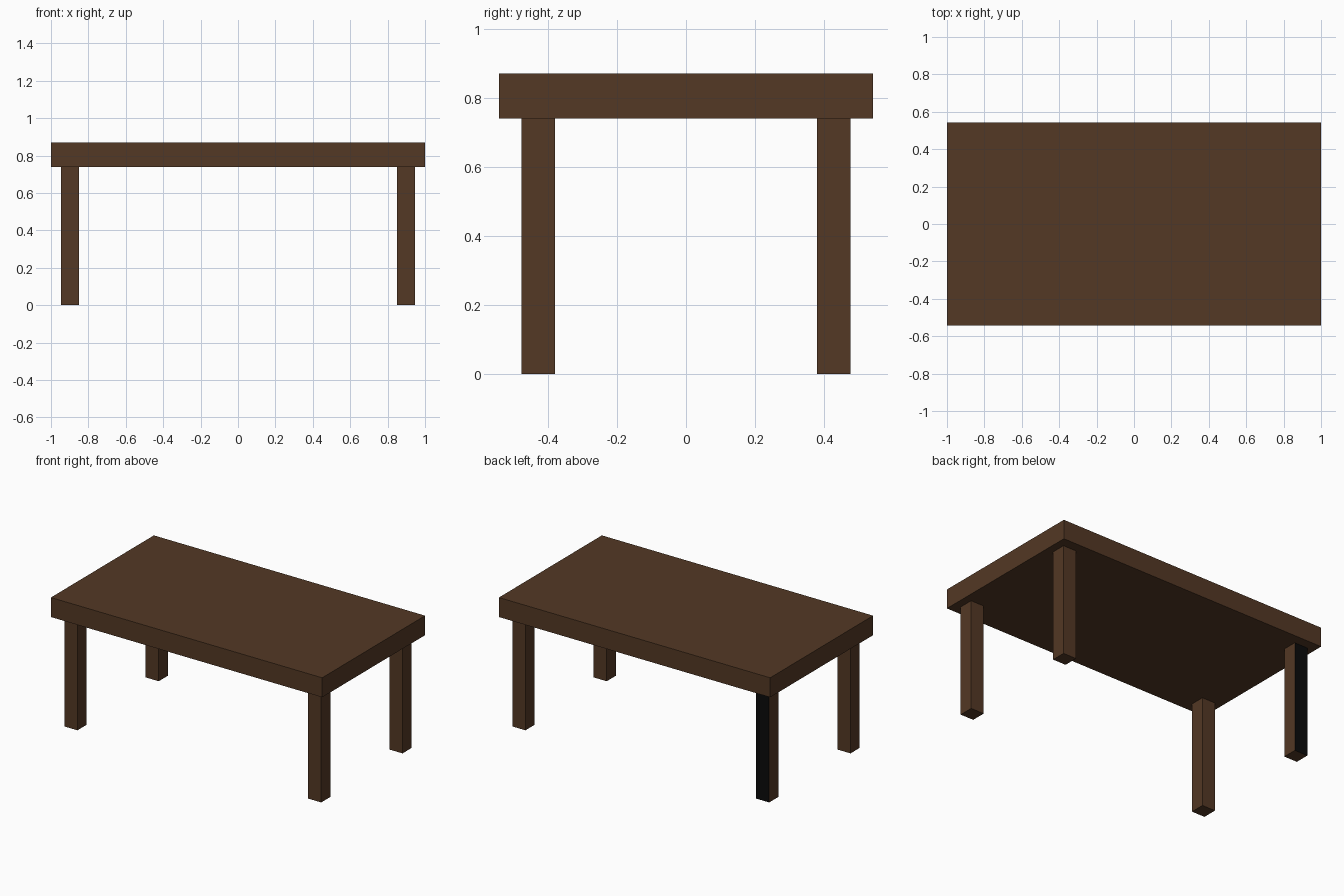
import bpy

if "Cube" in bpy.data.objects:
    bpy.data.objects.remove(bpy.data.objects["Cube"])


def material(name, color):
    mat = bpy.data.materials.new(name)
    mat.diffuse_color = (*color, 1)
    mat.use_nodes = True
    mat.node_tree.nodes["Principled BSDF"].inputs["Base Color"].default_value = mat.diffuse_color
    return mat


wood = material("dark_wood", (0.087, 0.040, 0.018))
black = material("black", (0.003, 0.003, 0.003))


def box(name, center, size):
    bpy.ops.mesh.primitive_cube_add(size=1, location=center)
    obj = bpy.context.object
    obj.name = name
    obj.scale = size
    bpy.ops.object.transform_apply(location=False, rotation=False, scale=True)
    obj.data.materials.append(wood)
    return obj


# Thick slab top
box("table_top", (0, 0, 0.805), (2, 1.084, 0.13))

# Four square legs, slightly inset from the corners
for side, sx in (("left", -1), ("right", 1)):
    for end, sy in (("front", -1), ("back", 1)):
        leg = box(f"{end}_{side}_leg", (sx * 0.899, sy * 0.428, 0.37), (0.097, 0.097, 0.74))
        # The back left leg has a black rear face
        if (side, end) == ("left", "back"):
            leg.data.materials.append(black)
            for face in leg.data.polygons:
                if face.normal.y > 0.9:
                    face.material_index = 1
